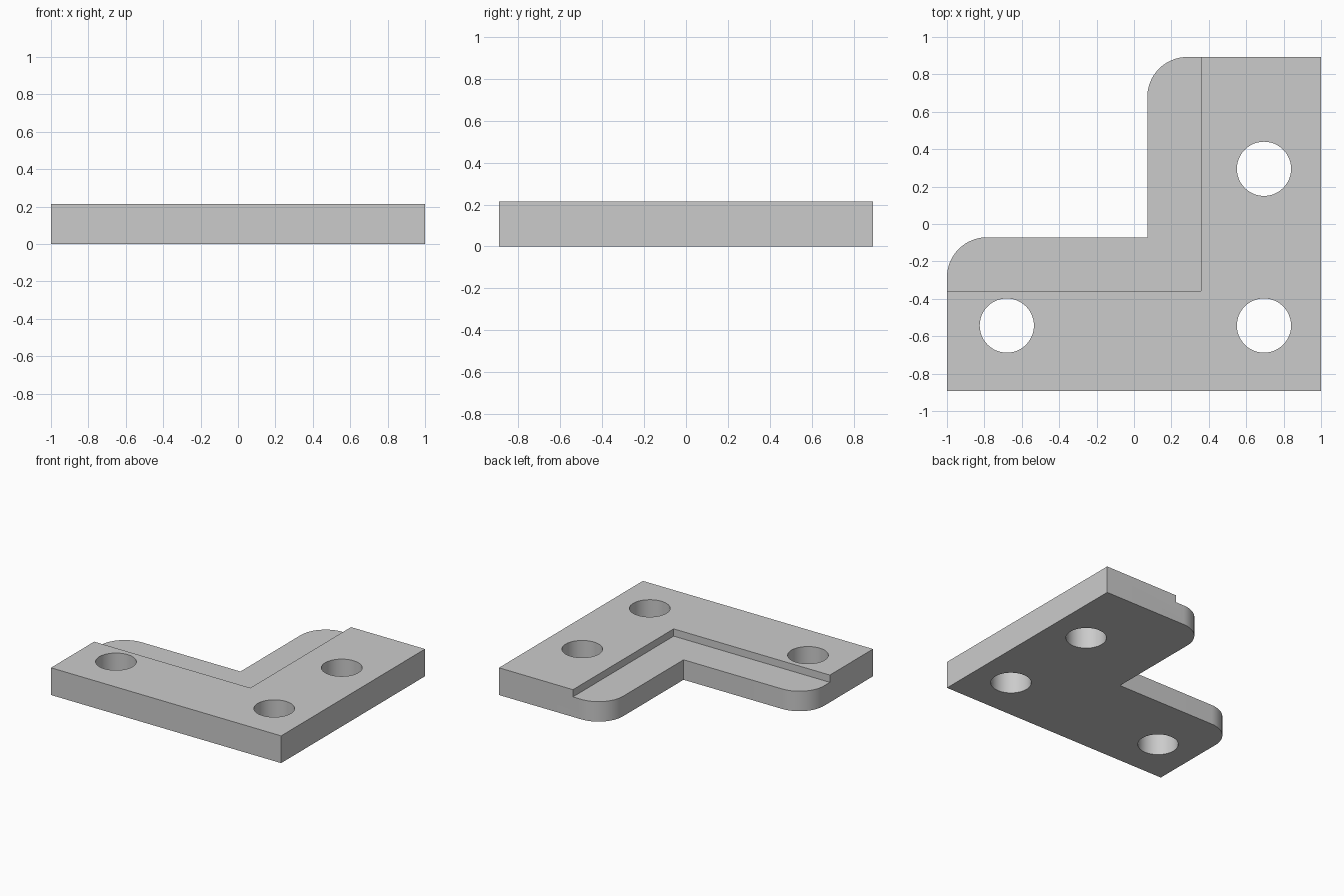
import bpy, bmesh, math

WIDTH, DEPTH, THICK = 2.0, 1.786, 0.214
X, Y = WIDTH / 2, DEPTH / 2
INNER = 0.071        # inner corner of the L sits at (INNER, -INNER)
STEP = 0.357         # edge of the raised area at (STEP, -STEP)
LEDGE = 0.157        # height of the lowered ledge
FILLET = 0.214
HOLE_RADIUS = 0.145
HOLES = [(-0.68, -0.543), (0.695, -0.543), (0.695, 0.295)]

cube = bpy.data.objects.get("Cube")
if cube:
    bpy.data.objects.remove(cube, do_unlink=True)

grey = bpy.data.materials.new("light grey")
grey.use_nodes = True
grey.diffuse_color = (0.6, 0.6, 0.6, 1)
grey.node_tree.nodes["Principled BSDF"].inputs["Base Color"].default_value = (0.6, 0.6, 0.6, 1)


def prism(name, outline, bottom, top):
    """Extrude a closed outline from bottom to top."""
    bm = bmesh.new()
    face = bm.faces.new([bm.verts.new((x, y, bottom)) for x, y in outline])
    new = bmesh.ops.extrude_face_region(bm, geom=[face])["geom"]
    bmesh.ops.translate(bm, vec=(0, 0, top - bottom),
                        verts=[v for v in new if isinstance(v, bmesh.types.BMVert)])
    bmesh.ops.recalc_face_normals(bm, faces=bm.faces)
    mesh = bpy.data.meshes.new(name)
    bm.to_mesh(mesh)
    bm.free()
    mesh.materials.append(grey)
    obj = bpy.data.objects.new(name, mesh)
    bpy.context.collection.objects.link(obj)
    return obj


def arc(cx, cy, radius, start, end, steps):
    angles = [math.radians(start + (end - start) * i / steps) for i in range(steps + 1)]
    return [(cx + radius * math.cos(a), cy + radius * math.sin(a)) for a in angles]


# L-shaped plate with a rounded corner at the end of each arm
outline = [(-X, -Y), (X, -Y), (X, Y)]
outline += arc(INNER + FILLET, Y - FILLET, FILLET, 90, 180, 16)
outline += [(INNER, -INNER)]
outline += arc(-X + FILLET, -INNER - FILLET, FILLET, 90, 180, 16)
plate = prism("corner_bracket", outline, 0, THICK)

# Cutters for the ledge and the screw holes
cutters = [prism("ledge_cutter", [(-2, -STEP), (STEP, -STEP), (STEP, 2), (-2, 2)], LEDGE, 1)]
for x, y in HOLES:
    cutters.append(prism("hole_cutter", arc(x, y, HOLE_RADIUS, 0, 352.5, 47), -1, 1))

for cutter in cutters:
    cutter.hide_render = True
    mod = plate.modifiers.new(cutter.name, 'BOOLEAN')
    mod.operation = 'DIFFERENCE'
    mod.solver = 'EXACT'
    mod.object = cutter

# Bake the cuts and discard the cutters
depsgraph = bpy.context.evaluated_depsgraph_get()
result = bpy.data.meshes.new_from_object(plate.evaluated_get(depsgraph))
plate.modifiers.clear()
plate.data = result
for cutter in cutters:
    bpy.data.objects.remove(cutter, do_unlink=True)

# Smooth the round walls, keep the edges sharp
bpy.ops.object.select_all(action='DESELECT')
plate.select_set(True)
bpy.context.view_layer.objects.active = plate
bpy.ops.object.shade_smooth_by_angle(angle=math.radians(30))
